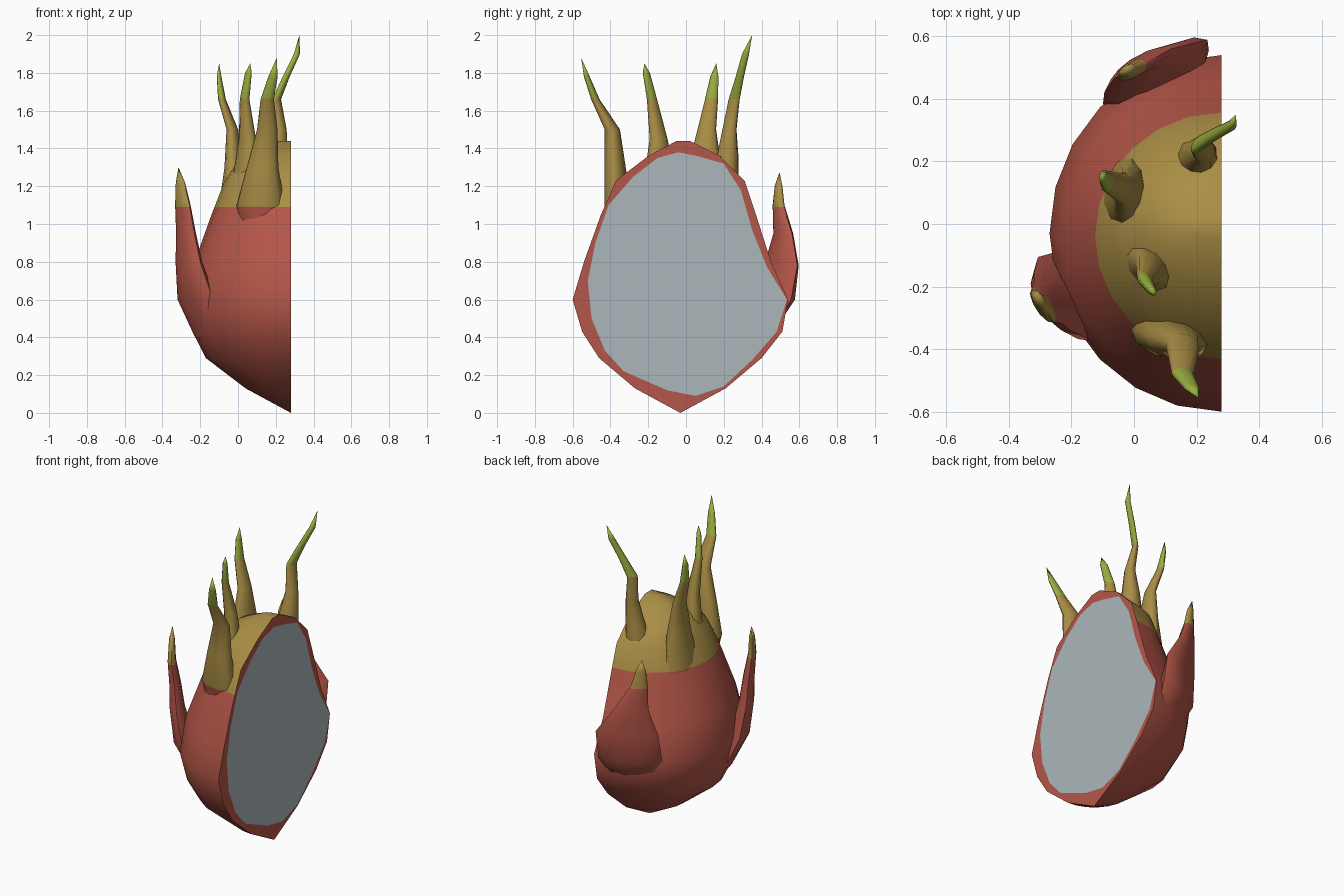
import bpy, bmesh, math
from mathutils import Vector

CUT = 0.28                      # x of the flat sliced side
Z_YELLOW, Z_GREEN = 1.09, 1.665  # colour change heights


def material(name, rgb):
    m = bpy.data.materials.new(name)
    m.diffuse_color = (*rgb, 1)
    return m


RED = material("red skin", (0.46, 0.093, 0.065))
YELLOW = material("ochre skin", (0.40, 0.27, 0.06))
GREEN = material("green tip", (0.32, 0.42, 0.05))
GREY = material("grey flesh", (0.41, 0.47, 0.49))


def finish(bm, name, angle=50):
    """Cut at the colour heights, colour by height, smooth and link."""
    bmesh.ops.recalc_face_normals(bm, faces=bm.faces[:])
    for z in (Z_YELLOW, Z_GREEN):
        bmesh.ops.bisect_plane(bm, geom=bm.verts[:] + bm.edges[:] + bm.faces[:],
                               plane_co=(0, 0, z), plane_no=(0, 0, 1))
    bm.normal_update()
    for f in bm.faces:
        z = f.calc_center_median().z
        f.material_index = (z > Z_YELLOW) + (z > Z_GREEN)
        if name == "fruit_body" and f.normal.x > 0.95:
            f.material_index = 0            # sliced rim stays red
    me = bpy.data.meshes.new(name)
    bm.to_mesh(me)
    bm.free()
    for m in (RED, YELLOW, GREEN):
        me.materials.append(m)
    ob = bpy.data.objects.new(name, me)
    bpy.context.collection.objects.link(ob)
    bpy.ops.object.select_all(action='DESELECT')
    ob.select_set(True)
    bpy.context.view_layer.objects.active = ob
    bpy.ops.object.shade_smooth_by_angle(angle=math.radians(angle))


# Body: half-elliptical rings (z, y front, y back, depth) closed by a flat slice
RINGS = [(0.13, -0.27, 0.21, 0.24), (0.29, -0.46, 0.40, 0.45), (0.43, -0.55, 0.51, 0.52),
         (0.60, -0.60, 0.54, 0.55), (0.80, -0.54, 0.45, 0.51), (1.05, -0.45, 0.37, 0.42),
         (1.23, -0.37, 0.31, 0.35), (1.36, -0.20, 0.18, 0.26), (1.44, -0.05, 0.02, 0.09)]
N = 12
bm = bmesh.new()
tip = bm.verts.new((CUT, -0.03, 0))
rows = []
for z, y0, y1, d in RINGS:
    c, r = (y0 + y1) / 2, (y1 - y0) / 2
    rows.append([bm.verts.new((CUT - d * math.sin(math.pi * i / N),
                               c - r * math.cos(math.pi * i / N), z)) for i in range(N + 1)])
for i in range(N):
    bm.faces.new((tip, rows[0][i], rows[0][i + 1]))
    for a, b in zip(rows, rows[1:]):
        bm.faces.new((a[i], b[i], b[i + 1], a[i + 1]))
bm.faces.new(rows[-1])
bm.faces.new([tip] + [r[N] for r in rows] + [r[0] for r in reversed(rows)])
finish(bm, "fruit_body")


# Scales and spikes: flattened tapering tubes, rings are (x, y, z, half width, half thickness)
def leaf(name, angle, rings, tip, sides=10):
    a = math.radians(angle)
    u, v = Vector((math.cos(a), math.sin(a), 0)), Vector((-math.sin(a), math.cos(a), 0))
    bm = bmesh.new()
    loops = []
    for x, y, z, w, t in rings:
        loops.append([bm.verts.new(Vector((x, y, z))
                                   + u * w * math.cos(2 * math.pi * k / sides)
                                   + v * t * math.sin(2 * math.pi * k / sides))
                      for k in range(sides)])
    end = bm.verts.new(tip)
    for k in range(sides):
        j = (k + 1) % sides
        for p, q in zip(loops, loops[1:]):
            bm.faces.new((p[k], p[j], q[j], q[k]))
        bm.faces.new((loops[-1][k], loops[-1][j], end))
    bm.faces.new(loops[0][::-1])
    finish(bm, name, 60)


leaf("left_scale", -57,
     [(-0.15, -0.18, 0.40, 0.12, 0.05), (-0.22, -0.24, 0.60, 0.16, 0.06),
      (-0.26, -0.25, 0.80, 0.11, 0.045), (-0.275, -0.25, 0.95, 0.08, 0.035),
      (-0.292, -0.26, 1.10, 0.065, 0.025), (-0.305, -0.24, 1.22, 0.035, 0.018)],
     (-0.315, -0.22, 1.30))
leaf("back_scale", 27,
     [(0.10, 0.38, 0.40, 0.12, 0.04), (0.07, 0.47, 0.60, 0.19, 0.07),
      (0.07, 0.505, 0.78, 0.185, 0.045), (0.03, 0.515, 0.95, 0.10, 0.03),
      (-0.01, 0.49, 1.10, 0.05, 0.025), (-0.02, 0.49, 1.20, 0.03, 0.018)],
     (-0.03, 0.495, 1.275))
leaf("left_spike", 80,
     [(-0.03, 0.09, 1.08, 0.13, 0.07), (-0.02, 0.10, 1.30, 0.09, 0.05),
      (-0.03, 0.11, 1.50, 0.05, 0.03), (-0.085, 0.135, 1.66, 0.035, 0.02),
      (-0.10, 0.15, 1.78, 0.022, 0.012)],
     (-0.10, 0.16, 1.85))
leaf("middle_spike", -50,
     [(0.04, -0.13, 1.08, 0.13, 0.08), (0.05, -0.14, 1.30, 0.085, 0.055),
      (0.05, -0.145, 1.45, 0.052, 0.04), (0.035, -0.18, 1.66, 0.03, 0.022),
      (0.055, -0.21, 1.80, 0.022, 0.014)],
     (0.065, -0.22, 1.85))
leaf("front_spike", -10,
     [(0.12, -0.35, 0.93, 0.09, 0.05), (0.12, -0.36, 1.10, 0.13, 0.07),
      (0.13, -0.375, 1.30, 0.085, 0.055), (0.155, -0.39, 1.50, 0.055, 0.04),
      (0.155, -0.48, 1.66, 0.036, 0.022), (0.185, -0.525, 1.78, 0.025, 0.015)],
     (0.205, -0.555, 1.88))
leaf("back_spike", 60,
     [(0.19, 0.19, 1.15, 0.09, 0.08), (0.21, 0.22, 1.35, 0.06, 0.055),
      (0.225, 0.23, 1.50, 0.04, 0.032), (0.205, 0.255, 1.66, 0.034, 0.018),
      (0.255, 0.285, 1.78, 0.024, 0.018), (0.312, 0.315, 1.90, 0.02, 0.016)],
     (0.325, 0.35, 2.0))

# Flesh: thin grey plate on the sliced side
FLESH = [(0.05, 0.09), (0.20, 0.14), (0.35, 0.28), (0.48, 0.43), (0.535, 0.60), (0.43, 0.77),
         (0.35, 0.97), (0.29, 1.18), (0.20, 1.32), (0.06, 1.36), (-0.04, 1.38), (-0.15, 1.35),
         (-0.28, 1.25), (-0.41, 1.10), (-0.48, 0.90), (-0.52, 0.70), (-0.50, 0.50),
         (-0.43, 0.33), (-0.33, 0.22), (-0.10, 0.12)]
me = bpy.data.meshes.new("flesh")
me.from_pydata([(CUT + 0.003, y, z) for y, z in FLESH], [], [list(range(len(FLESH)))])
me.materials.append(GREY)
bpy.context.collection.objects.link(bpy.data.objects.new("flesh", me))
